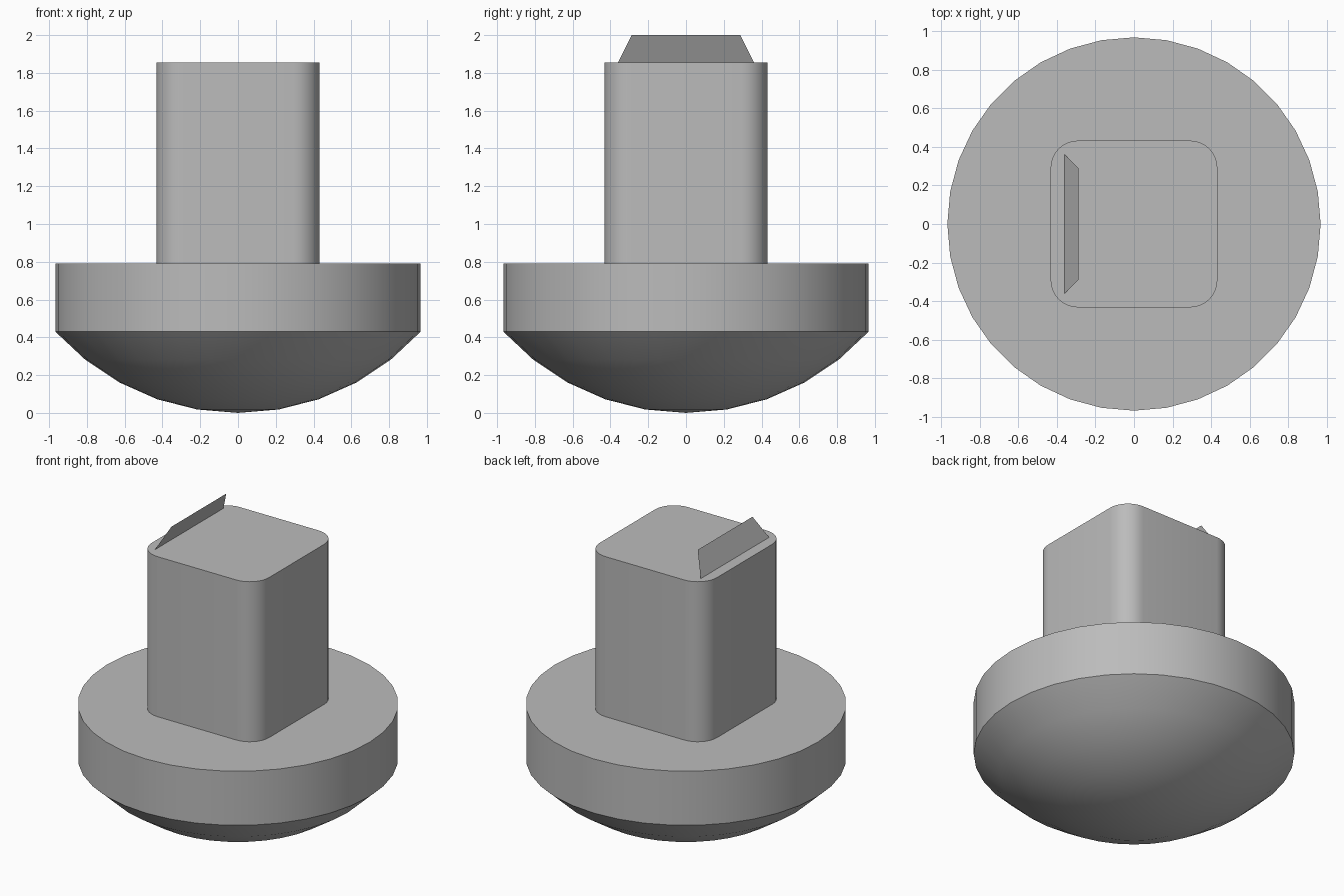
import bpy, bmesh
from math import sin, cos, asin, radians, pi

if "Cube" in bpy.data.objects:
    bpy.data.objects.remove(bpy.data.objects["Cube"])

grey = bpy.data.materials.new("plain grey")
grey.use_nodes = True
grey.diffuse_color = (0.5, 0.5, 0.5, 1)
grey.node_tree.nodes["Principled BSDF"].inputs["Base Color"].default_value = grey.diffuse_color


def add_part(name, bm):
    mesh = bpy.data.meshes.new(name)
    bm.to_mesh(mesh)
    bm.free()
    obj = bpy.data.objects.new(name, mesh)
    bpy.context.collection.objects.link(obj)
    mesh.materials.append(grey)
    bpy.ops.object.select_all(action="DESELECT")
    obj.select_set(True)
    bpy.context.view_layer.objects.active = obj
    bpy.ops.object.shade_smooth_by_angle(angle=radians(30))
    return obj


# Round head: shallow spherical dome below a straight rim, turned about z
RADIUS, DOME_H, RIM_TOP, SIDES, RINGS = 0.967, 0.43, 0.79, 36, 5
ball = (RADIUS**2 + DOME_H**2) / (2 * DOME_H)
sweep = asin(RADIUS / ball)
profile = [(ball * sin(sweep * i / RINGS), ball * (1 - cos(sweep * i / RINGS)))
           for i in range(RINGS + 1)]
profile += [(RADIUS, RIM_TOP), (0, RIM_TOP)]
bm = bmesh.new()
verts = [bm.verts.new((r, 0, z)) for r, z in profile]
edges = [bm.edges.new(pair) for pair in zip(verts, verts[1:])]
bmesh.ops.spin(bm, geom=verts + edges, cent=(0, 0, 0), axis=(0, 0, 1),
               angle=2 * pi, steps=SIDES, use_duplicate=False)
bmesh.ops.remove_doubles(bm, verts=bm.verts, dist=1e-4)
bmesh.ops.recalc_face_normals(bm, faces=bm.faces)
add_part("domed_head", bm)

# Square neck with rounded upright corners
HALF, CORNER, NECK_TOP, STEPS = 0.432, 0.142, 1.855, 8
bm = bmesh.new()
outline = []
for quarter, (sx, sy) in enumerate([(1, 1), (-1, 1), (-1, -1), (1, -1)]):
    for i in range(STEPS + 1):
        a = (quarter + i / STEPS) * pi / 2
        outline.append(bm.verts.new((sx * (HALF - CORNER) + CORNER * cos(a),
                                     sy * (HALF - CORNER) + CORNER * sin(a), RIM_TOP)))
base = bm.faces.new(outline)
top = bmesh.ops.extrude_face_region(bm, geom=[base])["geom"]
bmesh.ops.translate(bm, vec=(0, 0, NECK_TOP - RIM_TOP),
                    verts=[v for v in top if isinstance(v, bmesh.types.BMVert)])
bmesh.ops.recalc_face_normals(bm, faces=bm.faces)
add_part("square_neck", bm)

# Single thin slanted tab on the right edge of the neck top
bm = bmesh.new()
LOW, HIGH = 0.36, 0.288
bm.faces.new([bm.verts.new(p) for p in [
    (-LOW, LOW, NECK_TOP), (-LOW, -LOW, NECK_TOP),
    (-HIGH, -HIGH, 2), (-HIGH, HIGH, 2)]])
add_part("slanted_tab", bm)
